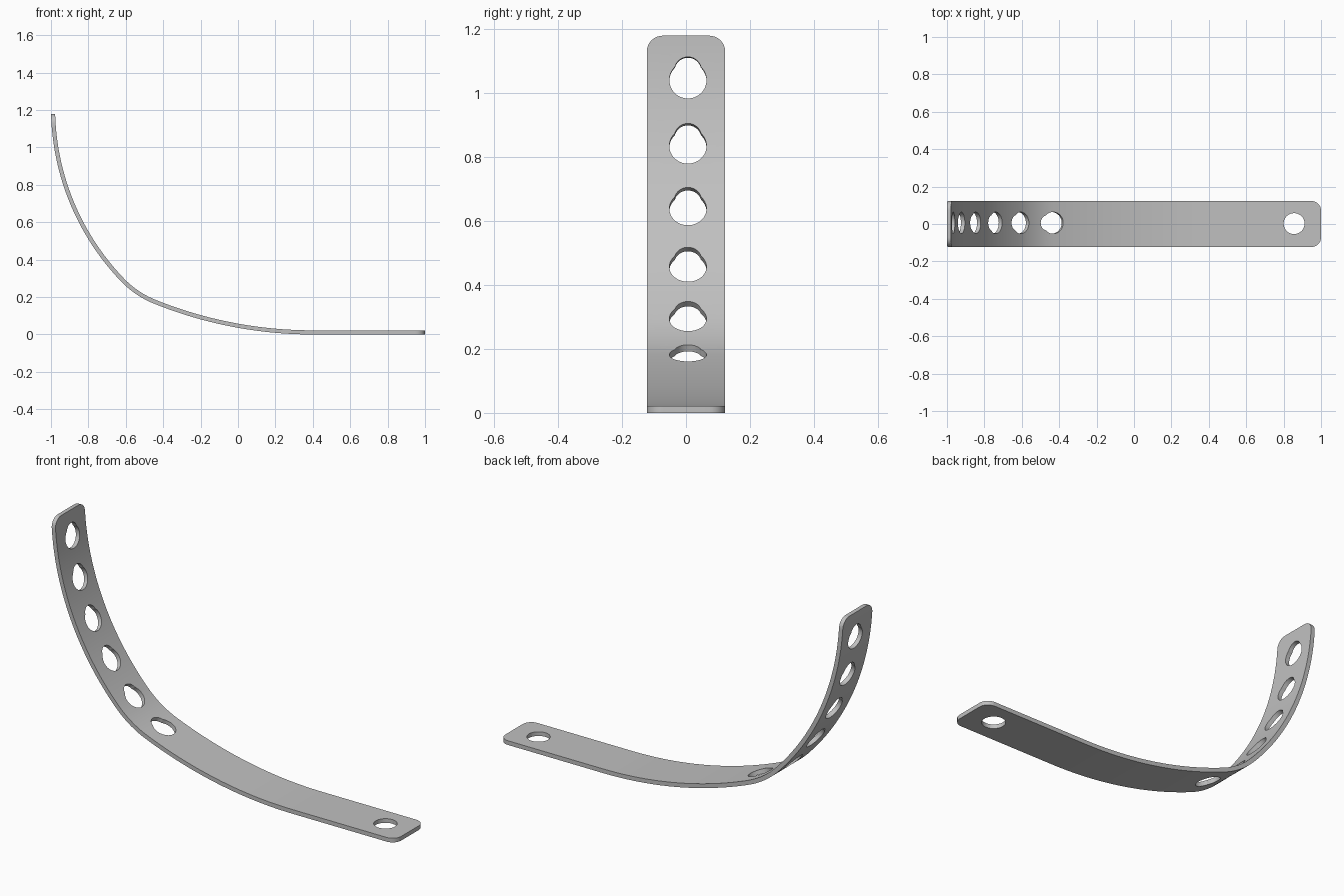
import bpy, bmesh, math
from mathutils import Vector

if "Cube" in bpy.data.objects:
    bpy.data.objects.remove(bpy.data.objects["Cube"], do_unlink=True)

HALF_WIDTH, THICK, CORNER = 0.1225, 0.022, 0.05
# Centre line: (length, turn in degrees), from the flat end to the raised end
ARCS = [(0.6, 0), (0.868, 22), (0.205, 24), (0.987, 42.5)]
TOTAL = sum(length for length, turn in ARCS)


def frame(s):
    """Point, tangent and upper normal of the centre line at distance s."""
    x, z, slope = 1.0, THICK / 2, 0.0
    for length, turn in ARCS:
        d = max(0.0, min(s, length))
        bend = math.radians(turn) * d / length
        chord = d if bend == 0 else d * math.sin(bend / 2) / (bend / 2)
        x -= chord * math.cos(slope + bend / 2)
        z += chord * math.sin(slope + bend / 2)
        slope += bend
        s -= d
    tangent = Vector((-math.cos(slope), 0, math.sin(slope)))
    normal = Vector((math.sin(slope), 0, math.cos(slope)))
    return Vector((x, 0, z)), tangent, normal


def make_object(name, bm):
    bmesh.ops.recalc_face_normals(bm, faces=bm.faces)
    mesh = bpy.data.meshes.new(name)
    bm.to_mesh(mesh)
    bm.free()
    obj = bpy.data.objects.new(name, mesh)
    bpy.context.collection.objects.link(obj)
    return obj


def ray_to_circle(angle, offset, radius):
    """Distance from the origin to a circle centred at offset along the strap."""
    return offset * math.cos(angle) + math.sqrt(
        radius ** 2 - (offset * math.sin(angle)) ** 2)


def add_cutter(bm, s, y, circles, sides=64):
    """Prism across the strap, shaped as the union of circles."""
    point, tangent, normal = frame(s)
    rings = []
    for depth in (-0.04, 0.04):
        ring = []
        for i in range(sides):
            a = 2 * math.pi * i / sides
            r = max(ray_to_circle(a, c, rad) for c, rad in circles)
            ring.append(bm.verts.new(
                point + tangent * (r * math.cos(a))
                + Vector((0, y + r * math.sin(a), 0)) + normal * depth))
        rings.append(ring)
    low, high = rings
    bm.faces.new(low)
    bm.faces.new(high)
    for i in range(sides):
        j = (i + 1) % sides
        bm.faces.new((low[i], low[j], high[j], high[i]))


# Strap body: cross-sections that narrow at the rounded ends
corner = [CORNER * (1 - math.cos(math.pi / 2 * i / 8)) for i in range(9)]
steps = 120
middle = [CORNER + (TOTAL - 2 * CORNER) * i / steps for i in range(1, steps)]
stations = corner + middle + [TOTAL - d for d in reversed(corner)]

bm = bmesh.new()
sections = []
for s in stations:
    inset = max(0.0, CORNER - min(s, TOTAL - s))
    w = HALF_WIDTH - CORNER + math.sqrt(max(0.0, CORNER ** 2 - inset ** 2))
    point, tangent, normal = frame(s)
    sections.append([
        bm.verts.new(point + Vector((0, w * side, 0)) + normal * (THICK / 2 * up))
        for side, up in ((-1, -1), (1, -1), (1, 1), (-1, 1))])
for a, b in zip(sections, sections[1:]):
    for i in range(4):
        j = (i + 1) % 4
        bm.faces.new((a[i], a[j], b[j], b[i]))
bm.faces.new(sections[0])
bm.faces.new(sections[-1])
strap = make_object("curved_strap", bm)

# Holes: one round hole at the flat end, six keyholes up the curve
bm = bmesh.new()
add_cutter(bm, 0.144, 0.002, [(0, 0.056)])
for i in range(6):
    add_cutter(bm, 1.465 + 0.2125 * i, 0.006, [(-0.008, 0.058), (0.023, 0.042)])
cutter = make_object("hole_cutter", bm)
cutter.hide_render = True

cut = strap.modifiers.new("holes", 'BOOLEAN')
cut.operation = 'DIFFERENCE'
cut.solver = 'EXACT'
cut.object = cutter
bpy.ops.object.select_all(action='DESELECT')
bpy.context.view_layer.objects.active = strap
strap.select_set(True)
bpy.ops.object.modifier_apply(modifier=cut.name)
bpy.data.objects.remove(cutter, do_unlink=True)
bpy.ops.object.shade_smooth_by_angle(angle=math.radians(30))

# Plain grey metal
grey = (0.53, 0.53, 0.53, 1)
material = bpy.data.materials.new("grey_metal")
material.use_nodes = True
material.diffuse_color = grey
material.node_tree.nodes["Principled BSDF"].inputs["Base Color"].default_value = grey
strap.data.materials.clear()
strap.data.materials.append(material)
